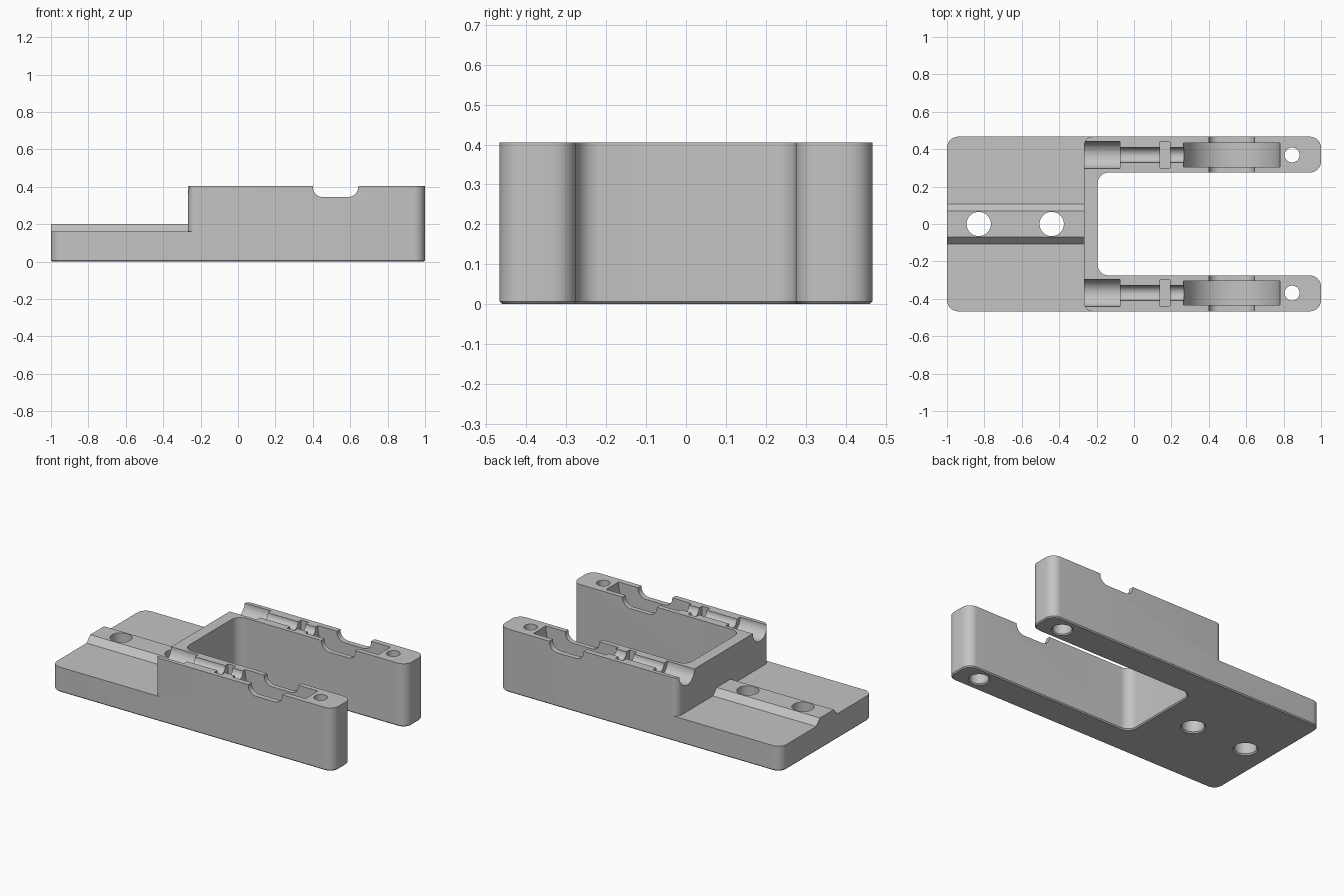
import bpy, bmesh, math

if "Cube" in bpy.data.objects:
    bpy.data.objects.remove(bpy.data.objects["Cube"])

TOP = 0.405      # height of the raised block
STEP = 0.16      # height of the low plate
ARM_Y = 0.369    # centre line of each arm

grey = bpy.data.materials.new("plain grey")
grey.diffuse_color = (0.55, 0.55, 0.55, 1)
grey.use_nodes = True
grey.node_tree.nodes["Principled BSDF"].inputs["Base Color"].default_value = grey.diffuse_color


def rounded(corners, steps=10):
    """Outline from (a, b, radius) right-angle corners."""
    pts = []
    for i, (a, b, r) in enumerate(corners):
        if r == 0:
            pts.append((a, b))
            continue
        dirs = []
        for q in (corners[i - 1], corners[(i + 1) % len(corners)]):
            n = math.hypot(q[0] - a, q[1] - b)
            dirs.append(((q[0] - a) / n, (q[1] - b) / n))
        (ux, uy), (vx, vy) = dirs
        for k in range(steps + 1):
            t = math.pi / 2 * k / steps
            s, c = 1 - math.sin(t), 1 - math.cos(t)
            pts.append((a + r * (ux * s + vx * c), b + r * (uy * s + vy * c)))
    return pts


def circle(a, b, r, n=48):
    return [(a + r * math.cos(2 * math.pi * k / n), b + r * math.sin(2 * math.pi * k / n))
            for k in range(n)]


def prism(name, pts, axis, lo, hi, chamfer=0):
    """Extrude a 2D outline along an axis, optionally chamfering the low rim."""
    place = {"x": lambda p, h: (h, p[0], p[1]),
             "y": lambda p, h: (p[0], h, p[1]),
             "z": lambda p, h: (p[0], p[1], h)}[axis]
    bm = bmesh.new()
    a = [bm.verts.new(place(p, lo)) for p in pts]
    b = [bm.verts.new(place(p, hi)) for p in pts]
    base = bm.faces.new(a)
    bm.faces.new(b)
    n = len(pts)
    for i in range(n):
        bm.faces.new((a[i], a[(i + 1) % n], b[(i + 1) % n], b[i]))
    bmesh.ops.recalc_face_normals(bm, faces=bm.faces)
    if chamfer:
        bmesh.ops.bevel(bm, geom=list(base.edges), offset=chamfer, segments=1, affect='EDGES')
    me = bpy.data.meshes.new(name)
    bm.to_mesh(me)
    bm.free()
    ob = bpy.data.objects.new(name, me)
    bpy.context.collection.objects.link(ob)
    me.materials.append(grey)
    return ob


def bore(x, y, profile, n=40):
    """Vertical revolved cutter from (radius, height) pairs."""
    bm = bmesh.new()
    rings = [[bm.verts.new((px, py, z)) for px, py in circle(x, y, r, n)] for r, z in profile]
    bm.faces.new(rings[0])
    bm.faces.new(rings[-1])
    for lo, hi in zip(rings, rings[1:]):
        for i in range(n):
            j = (i + 1) % n
            bm.faces.new((lo[i], lo[j], hi[j], hi[i]))
    bmesh.ops.recalc_face_normals(bm, faces=bm.faces)
    me = bpy.data.meshes.new("bore cutter")
    bm.to_mesh(me)
    bm.free()
    ob = bpy.data.objects.new("bore cutter", me)
    bpy.context.collection.objects.link(ob)
    me.materials.append(grey)
    return ob


# Fork-shaped body, chamfered along the underside
r = 0.06
body = prism("fork_bracket", rounded([
    (-1, -0.467, r), (1, -0.467, r), (1, -0.275, r), (-0.195, -0.275, r),
    (-0.195, 0.275, r), (1, 0.275, r), (1, 0.467, r), (-1, 0.467, r)]),
    "z", 0, TOP, 0.007)


def cut(cutter):
    mod = body.modifiers.new("cut", 'BOOLEAN')
    mod.operation = 'DIFFERENCE'
    mod.solver = 'EXACT'
    mod.object = cutter
    bpy.context.view_layer.objects.active = body
    bpy.ops.object.modifier_apply(modifier=mod.name)
    bpy.data.objects.remove(cutter)


# Low plate with a raised sloped rail down the middle
cut(prism("step cutter", [(-0.6, STEP), (-0.108, STEP), (-0.07, 0.2), (0.07, 0.2),
                          (0.108, STEP), (0.6, STEP), (0.6, 0.6), (-0.6, 0.6)],
          "x", -1.1, -0.267))

# Screw holes through the rail
for x in (-0.83, -0.44):
    cut(bore(x, 0, [(0.083, -0.01), (0.065, 0.008), (0.065, 0.5)]))

for s in (1, -1):
    y = s * ARM_Y
    # Rounded rear corner of the raised block
    cr = 0.045
    arc = [(-0.267 + cr * (1 - math.cos(t)), s * (0.467 - cr * (1 - math.sin(t))))
           for t in [math.pi / 2 * k / 10 for k in range(11)]]
    cut(prism("corner cutter", arc + [(-0.222, s * 0.52), (-0.32, s * 0.52), (-0.32, s * 0.422)],
              "z", STEP, 0.6))
    # Wide and narrow half-round grooves for the axle
    cut(prism("wide groove cutter", circle(y, TOP - 0.002, 0.073), "x", -0.4, -0.075))
    cut(prism("narrow groove cutter", circle(y, TOP - 0.002, 0.04), "x", -0.12, 0.35))
    # Collar slot
    cut(prism("collar cutter", [(0.14, y - 0.07), (0.193, y - 0.07),
                                (0.193, y + 0.07), (0.14, y + 0.07)], "z", TOP - 0.073, 0.6))
    # Round wheel pocket
    cut(prism("wheel cutter", circle(0.523, TOP - 0.002, 0.258, 72), "y", y - 0.063, y + 0.063))
    # Cross notch with rounded bottom
    cut(prism("notch cutter", rounded([(0.4, 0.7, 0), (0.4, 0.345, 0.055),
                                       (0.643, 0.345, 0.055), (0.643, 0.7, 0)]),
              "y", y - 0.15, y + 0.15))
    # Arm-end screw hole, wider from below
    cut(bore(0.845, y, [(0.073, -0.01), (0.056, 0.007), (0.056, 0.2),
                        (0.04, 0.2), (0.04, 0.6)]))

# Smooth curves, sharp edges
bpy.ops.object.select_all(action='DESELECT')
body.select_set(True)
bpy.context.view_layer.objects.active = body
bpy.ops.object.shade_smooth_by_angle(angle=math.radians(30))
